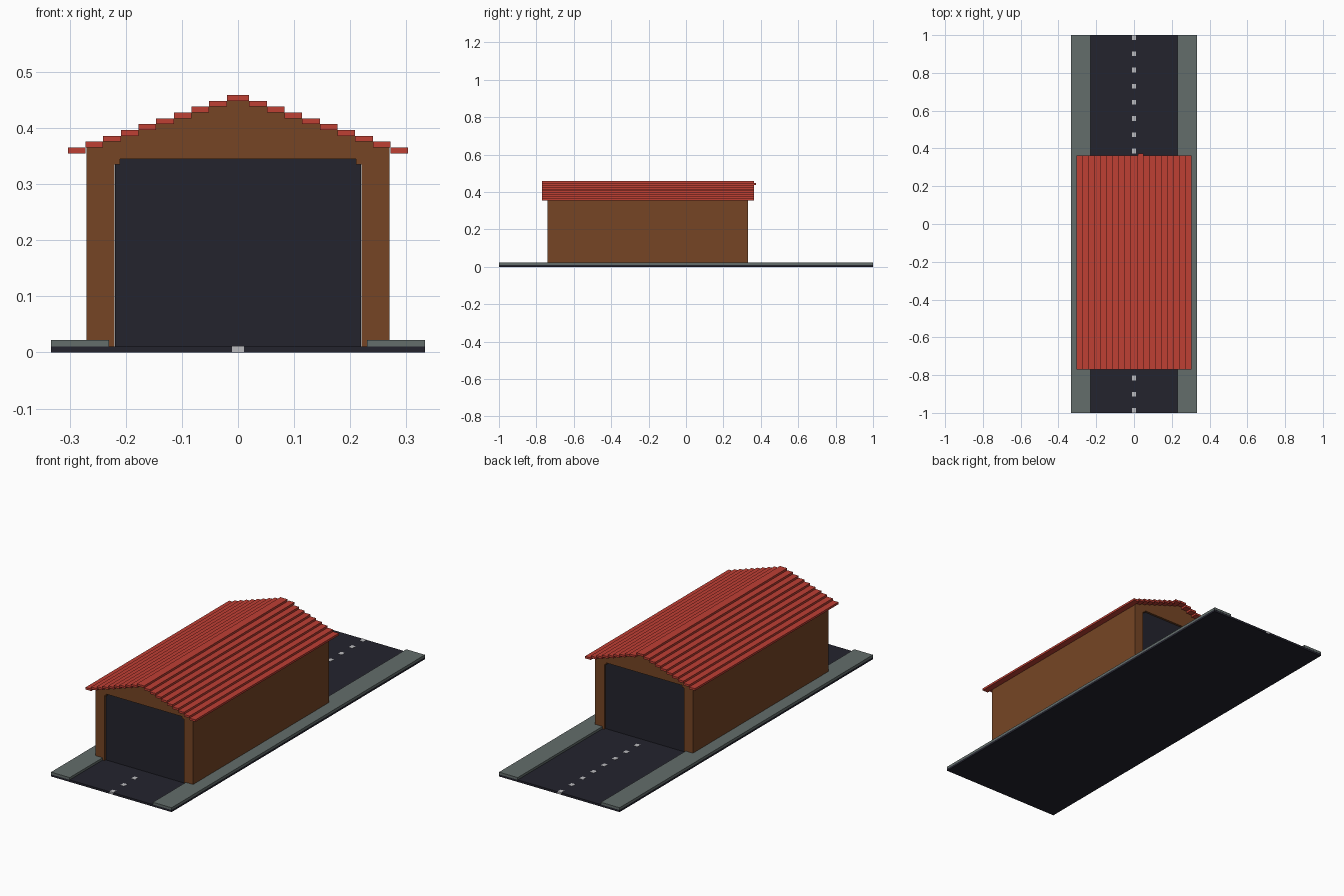
import bpy, bmesh

if "Cube" in bpy.data.objects:
    bpy.data.objects.remove(bpy.data.objects["Cube"])


def material(name, rgb):
    m = bpy.data.materials.new(name)
    m.diffuse_color = (*rgb, 1)
    m.use_nodes = True
    m.node_tree.nodes["Principled BSDF"].inputs["Base Color"].default_value = m.diffuse_color
    return m


RED = material("roof red", (0.52, 0.05, 0.034))
BROWN = material("wall brown", (0.18, 0.06, 0.018))
DARK = material("asphalt dark", (0.017, 0.017, 0.027))
GREY = material("pavement grey", (0.125, 0.153, 0.147))
WHITE = material("line white", (0.5, 0.5, 0.52))


def finish(bm, name, mat):
    bmesh.ops.recalc_face_normals(bm, faces=bm.faces)
    me = bpy.data.meshes.new(name)
    bm.to_mesh(me)
    bm.free()
    me.materials.append(mat)
    ob = bpy.data.objects.new(name, me)
    bpy.context.collection.objects.link(ob)
    return ob


def add_box(bm, x0, x1, y0, y1, z0, z1):
    vs = bmesh.ops.create_cube(bm, size=1)["verts"]
    for v in vs:
        v.co = (x0 + (v.co.x + .5) * (x1 - x0),
                y0 + (v.co.y + .5) * (y1 - y0),
                z0 + (v.co.z + .5) * (z1 - z0))


def boxes(name, mat, *specs):
    bm = bmesh.new()
    for s in specs:
        add_box(bm, *s)
    return finish(bm, name, mat)


U = 0.0104                       # height of one roof step
STEP = 0.0315                    # width of one roof step
RIDGE, TOP, ROWS = 0.02, 0.459, 9
FRONT, BACK = -0.74, 0.331       # wall ends

# Road slab and raised pavements
boxes("road", DARK, (-.333, .333, -.9995, .9995, 0, U))
boxes("pavements", GREY, *[(min(s * .23, s * .333), max(s * .23, s * .333), -1, 1, U, .022)
                           for s in (-1, 1)])

# Dashed centre line, only outside the building
centres = [.9875 - i * 1.975 / 23 for i in range(24)]
boxes("centre_line", WHITE, *[(-.0105, .0105, y - .0125, y + .0125, 0.0005, U + .0008)
                              for y in centres if y < FRONT or y > BACK])

# Walls: stepped gable outline around a doorway with small corner blocks
half = [(.22, U), (.27, U)]
for i in range(ROWS - 1, -1, -1):
    x_out = .27 if i == ROWS - 1 else RIDGE + STEP * i
    z = TOP - U * (i + 1)
    if i == ROWS - 1:
        half += [(x_out, z), (RIDGE + STEP * (i - 1), z)]
    else:
        half += [(x_out, z)]
        if i:
            half += [(RIDGE + STEP * (i - 1), z)]
# doorway edge, from the lintel down to the ground
door = [(.21, .345), (.21, .335), (.22, .335)]
right = door + half
# the last door corner and first wall corner share the jamb line
outline = right + [(-x, z) for x, z in reversed(right)]
bm = bmesh.new()
# strip the repeated ridge level: outline runs over the gable and back under the lintel
face = bm.faces.new([bm.verts.new((x, FRONT, z)) for x, z in outline])
ext = bmesh.ops.extrude_face_region(bm, geom=[face])
bmesh.ops.translate(bm, vec=(0, BACK - FRONT, 0),
                    verts=[v for v in ext["geom"] if isinstance(v, bmesh.types.BMVert)])
finish(bm, "walls", BROWN)

# Dark doors at both ends, filled through the building
boxes("doors", DARK, (-.2195, .2195, FRONT + .01, BACK - .01, U, .3445))

# Stepped roof: ridge plus mirrored rows, one row sticking out at the back
roof = [(-RIDGE, RIDGE, -.77, .363, TOP - U, TOP)]
for i in range(1, ROWS + 1):
    a, b = RIDGE + STEP * (i - 1), RIDGE + STEP * i
    z = TOP - U * i
    roof.append((a, b, -.77, .373 if i == 1 else .363, z - U, z))
    roof.append((-b, -a, -.77, .363, z - U, z))
boxes("roof", RED, *roof)
